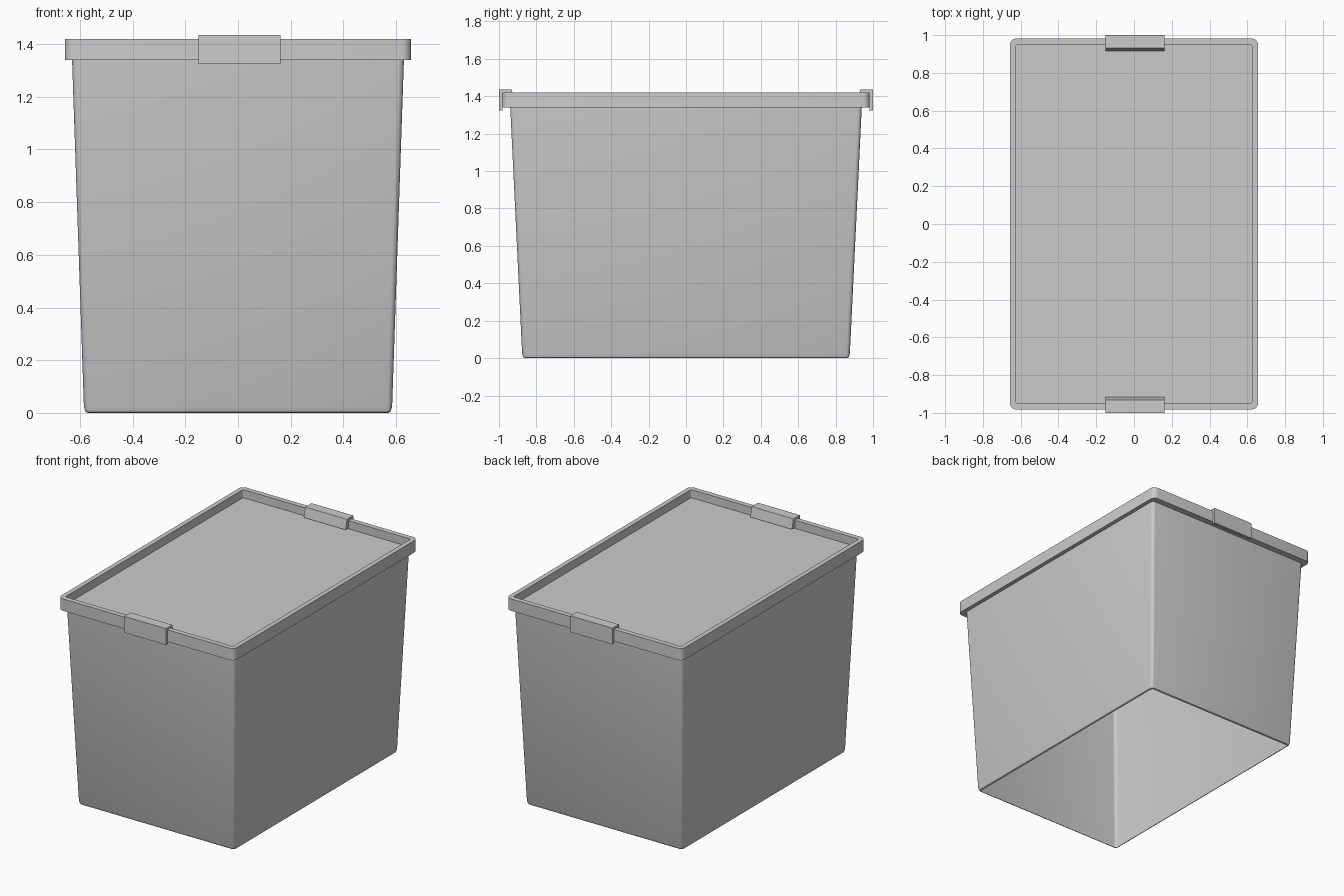
import bpy, bmesh
from math import sin, cos, pi

if "Cube" in bpy.data.objects:
    bpy.data.objects.remove(bpy.data.objects["Cube"])


def ring(bm, hx, hy, r, z, seg=4):
    """Rounded rectangle of vertices at height z."""
    verts = []
    for i, (sx, sy) in enumerate(((1, 1), (-1, 1), (-1, -1), (1, -1))):
        for k in range(seg + 1):
            a = (i + k / seg) * pi / 2
            verts.append(bm.verts.new((sx * (hx - r) + r * cos(a),
                                       sy * (hy - r) + r * sin(a), z)))
    return verts


def finish(bm, name, smooth=True):
    bmesh.ops.recalc_face_normals(bm, faces=bm.faces)
    mesh = bpy.data.meshes.new(name)
    bm.to_mesh(mesh)
    bm.free()
    ob = bpy.data.objects.new(name, mesh)
    bpy.context.collection.objects.link(ob)
    if smooth:
        bpy.ops.object.select_all(action='DESELECT')
        ob.select_set(True)
        bpy.context.view_layer.objects.active = ob
        bpy.ops.object.shade_smooth_by_angle(angle=0.6)
    return ob


def loft(name, sections, cap_end=False):
    """Skin a stack of rounded rectangles (half x, half y, radius, z)."""
    bm = bmesh.new()
    rings = [ring(bm, *s) for s in sections]
    for a, b in zip(rings, rings[1:]):
        n = len(a)
        for i in range(n):
            bm.faces.new((a[i], a[(i + 1) % n], b[(i + 1) % n], b[i]))
    if cap_end:
        bm.faces.new(rings[-1])
    return finish(bm, name)


# Tapered tub: thin walls, rolled lower edge, open underneath
loft("tub", [(0.57, 0.86, 0.012, 0.0),
             (0.579, 0.869, 0.018, 0.004),
             (0.585, 0.876, 0.02, 0.022),
             (0.63, 0.94, 0.022, 1.345)])

# Lid: underside flange, outer skirt, raised rim and recessed panel
loft("lid", [(0.625, 0.935, 0.02, 1.34),
             (0.657, 0.982, 0.034, 1.34),
             (0.657, 0.982, 0.034, 1.42),
             (0.626, 0.948, 0.008, 1.42),
             (0.626, 0.948, 0.008, 1.365)], cap_end=True)

# Latches hooked over the rim at both ends
hook = [(0.98, 1.325), (1.0, 1.325), (1.0, 1.435), (0.932, 1.435),
        (0.917, 1.37), (0.95, 1.37), (0.95, 1.42), (0.98, 1.42)]
for name, side in (("front_latch", -1), ("back_latch", 1)):
    bm = bmesh.new()
    profile = bm.faces.new([bm.verts.new((-0.15, side * y, z)) for y, z in hook])
    out = bmesh.ops.extrude_face_region(bm, geom=[profile])
    moved = [g for g in out["geom"] if isinstance(g, bmesh.types.BMVert)]
    bmesh.ops.translate(bm, verts=moved, vec=(0.312, 0, 0))
    finish(bm, name, smooth=False)
